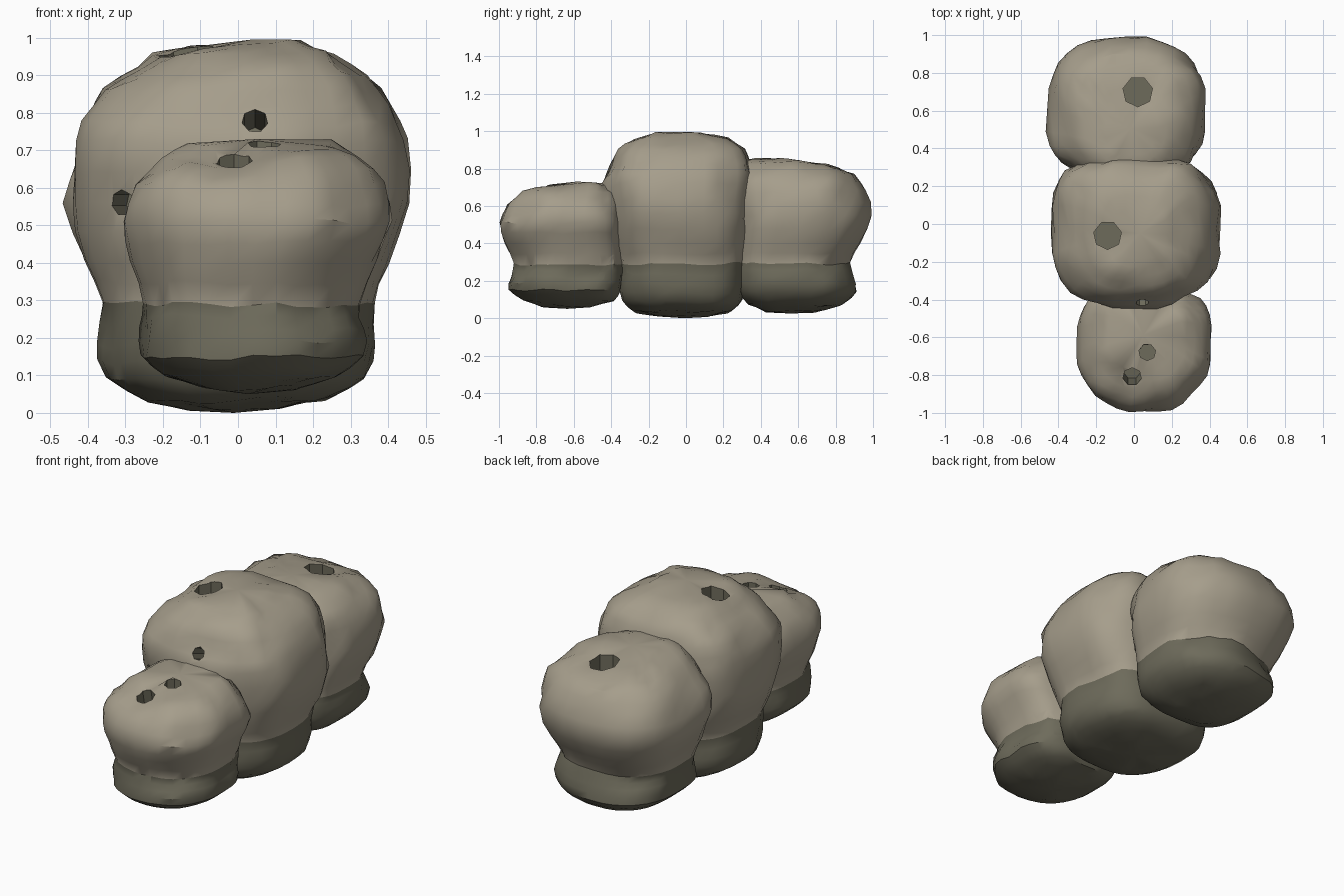
import bpy, bmesh, math
from mathutils import Vector, noise

if "Cube" in bpy.data.objects:
    bpy.data.objects.remove(bpy.data.objects["Cube"])


def material(name, rgb):
    m = bpy.data.materials.new(name)
    m.diffuse_color = (*rgb, 1)
    m.use_nodes = True
    m.node_tree.nodes["Principled BSDF"].inputs["Base Color"].default_value = m.diffuse_color
    return m


MATS = [material("pale_stone", (0.38, 0.34, 0.26)),
        material("dark_olive", (0.155, 0.147, 0.105))]
SEG = 32


def make_object(name, bm):
    me = bpy.data.meshes.new(name)
    bmesh.ops.recalc_face_normals(bm, faces=bm.faces)
    bm.to_mesh(me)
    bm.free()
    for m in MATS:
        me.materials.append(m)
    ob = bpy.data.objects.new(name, me)
    bpy.context.collection.objects.link(ob)
    return ob


def smooth_rows(rows):
    """Insert a Catmull-Rom midpoint between neighbouring profile rows."""
    out = []
    for i in range(len(rows) - 1):
        a, b = rows[i], rows[i + 1]
        p, q = rows[max(i - 1, 0)], rows[min(i + 2, len(rows) - 1)]
        mid = [(9 * b1 + 9 * a1 - p1 - q1) / 16
               for p1, a1, b1, q1 in zip(p, a, b, q)]
        mid[0] = (a[0] + b[0]) / 2
        out += [a, mid]
    return out + [rows[-1]]


def lump(name, rows, z_low, z_high, seed, front_pow, back_pow):
    """Loft rounded rings; each row is z, x0, x1, y0, y1.
    A lower power gives a squarer front or back half."""
    bm = bmesh.new()
    rings = []
    for z, x0, x1, y0, y1 in smooth_rows(rows):
        ring = []
        for k in range(SEG):
            a = 2 * math.pi * k / SEG
            c, s = math.cos(a), math.sin(a)
            e = front_pow if s < 0 else back_pow
            c, s = (math.copysign(abs(t) ** e, t) for t in (c, s))
            p = Vector(((x0 + x1) / 2 + c * (x1 - x0) / 2,
                        (y0 + y1) / 2 + s * (y1 - y0) / 2, z))
            # gentle bumps
            n = noise.noise(p * 6 + Vector((seed, 0, 0)))
            n += 0.6 * noise.noise(p * 13 + Vector((0, seed, 0)))
            p += Vector((c, s, 0)) * 0.02 * n
            p.z = max(0, p.z + 0.014 * n)
            ring.append(bm.verts.new(p))
        rings.append(ring)
    for a, b in zip(rings, rings[1:]):
        for k in range(SEG):
            j = (k + 1) % SEG
            bm.faces.new((a[k], a[j], b[j], b[k]))
    for ring, z in ((rings[0], z_low), (rings[-1], z_high)):
        mid = sum((v.co for v in ring), Vector()) / SEG
        tip = bm.verts.new((mid.x, mid.y, z))
        for k in range(SEG):
            bm.faces.new((ring[k], ring[(k + 1) % SEG], tip))
    # dark foot below the neck
    for f in bm.faces:
        f.material_index = int(f.calc_center_median().z < 0.285)
    return make_object(name, bm)


def pit(ob, at, direction, radius, depth=0.2, dent=0.0):
    """Press a dent into the lump, then cut a small rough hole in it."""
    at, direction = Vector(at), Vector(direction).normalized()
    for v in ob.data.vertices:
        d = (v.co - at).length / (2 * radius)
        v.co -= direction * dent * math.exp(-d * d)
    bm = bmesh.new()
    bmesh.ops.create_cone(bm, cap_ends=True, segments=7, radius1=radius,
                          radius2=radius, depth=2 * depth)
    rot = direction.to_track_quat('Z', 'Y').to_matrix()
    for v in bm.verts:
        v.co = rot @ v.co + at
    for f in bm.faces:
        f.material_index = 1
    cutter = make_object("hole_cutter", bm)
    cutter.hide_render = True
    mod = ob.modifiers.new("hole", 'BOOLEAN')
    mod.operation, mod.solver, mod.object = 'DIFFERENCE', 'EXACT', cutter
    bpy.context.view_layer.objects.active = ob
    bpy.ops.object.modifier_apply(modifier=mod.name)
    bpy.data.objects.remove(cutter)


# front lump, the smallest
front = lump("front_lump", [
    (0.065, -0.10, 0.16, -0.78, -0.50),
    (0.095, -0.19, 0.26, -0.87, -0.38),
    (0.15, -0.255, 0.335, -0.945, -0.35),
    (0.22, -0.255, 0.335, -0.935, -0.34),
    (0.29, -0.25, 0.33, -0.92, -0.33),
    (0.40, -0.28, 0.36, -0.97, -0.33),
    (0.51, -0.305, 0.41, -1.00, -0.34),
    (0.61, -0.28, 0.39, -0.96, -0.35),
    (0.68, -0.21, 0.32, -0.89, -0.36),
    (0.72, -0.14, 0.24, -0.79, -0.40)], 0.05, 0.74, 3.1, 0.95, 0.6)

# middle lump, the tallest
middle = lump("middle_lump", [
    (0.012, -0.14, 0.12, -0.15, 0.13),
    (0.035, -0.25, 0.24, -0.28, 0.24),
    (0.09, -0.345, 0.335, -0.34, 0.29),
    (0.18, -0.37, 0.365, -0.36, 0.31),
    (0.29, -0.355, 0.36, -0.37, 0.31),
    (0.40, -0.40, 0.405, -0.395, 0.33),
    (0.56, -0.45, 0.46, -0.43, 0.345),
    (0.72, -0.43, 0.44, -0.45, 0.355),
    (0.82, -0.385, 0.405, -0.41, 0.345),
    (0.90, -0.32, 0.345, -0.36, 0.31),
    (0.96, -0.22, 0.26, -0.28, 0.22),
    (0.99, -0.11, 0.17, -0.19, 0.08)], 0.0, 1.0, 7.7, 0.8, 0.65)

# back lump
back = lump("back_lump", [
    (0.035, -0.16, 0.12, 0.42, 0.70),
    (0.075, -0.27, 0.23, 0.33, 0.84),
    (0.14, -0.35, 0.30, 0.28, 0.91),
    (0.22, -0.35, 0.31, 0.275, 0.895),
    (0.29, -0.355, 0.30, 0.27, 0.87),
    (0.40, -0.41, 0.34, 0.26, 0.93),
    (0.55, -0.46, 0.38, 0.26, 0.995),
    (0.68, -0.43, 0.365, 0.26, 0.96),
    (0.77, -0.36, 0.31, 0.27, 0.90),
    (0.83, -0.26, 0.22, 0.30, 0.79),
    (0.855, -0.15, 0.12, 0.36, 0.66)], 0.025, 0.86, 12.4, 0.62, 0.85)

# holes in the tops and front
pit(front, (0.07, -0.68, 0.73), (0, 0, 1), 0.045, dent=0.03)
pit(front, (-0.01, -0.81, 0.68), (0, -0.2, 1), 0.05, dent=0.045)
pit(middle, (-0.14, -0.06, 0.99), (0, 0, 1), 0.075, dent=0.02)
pit(middle, (0.045, -0.42, 0.78), (0, -1, 0.4), 0.035, 0.14, 0.02)
pit(middle, (-0.31, -0.35, 0.56), (-0.4, -1, 0), 0.035, 0.12, 0.02)
pit(back, (0.02, 0.70, 0.84), (0, 0, 1), 0.08, dent=0.03)

# gap at the side between the front and middle lumps
for ob in (front, middle):
    pit(ob, (0.34, -0.39, 0.26), (1, 0, 0), 0.075, 0.16)

for ob in (front, middle, back):
    bpy.ops.object.select_all(action='DESELECT')
    ob.select_set(True)
    bpy.context.view_layer.objects.active = ob
    bpy.ops.object.shade_smooth_by_angle(angle=math.radians(35))
